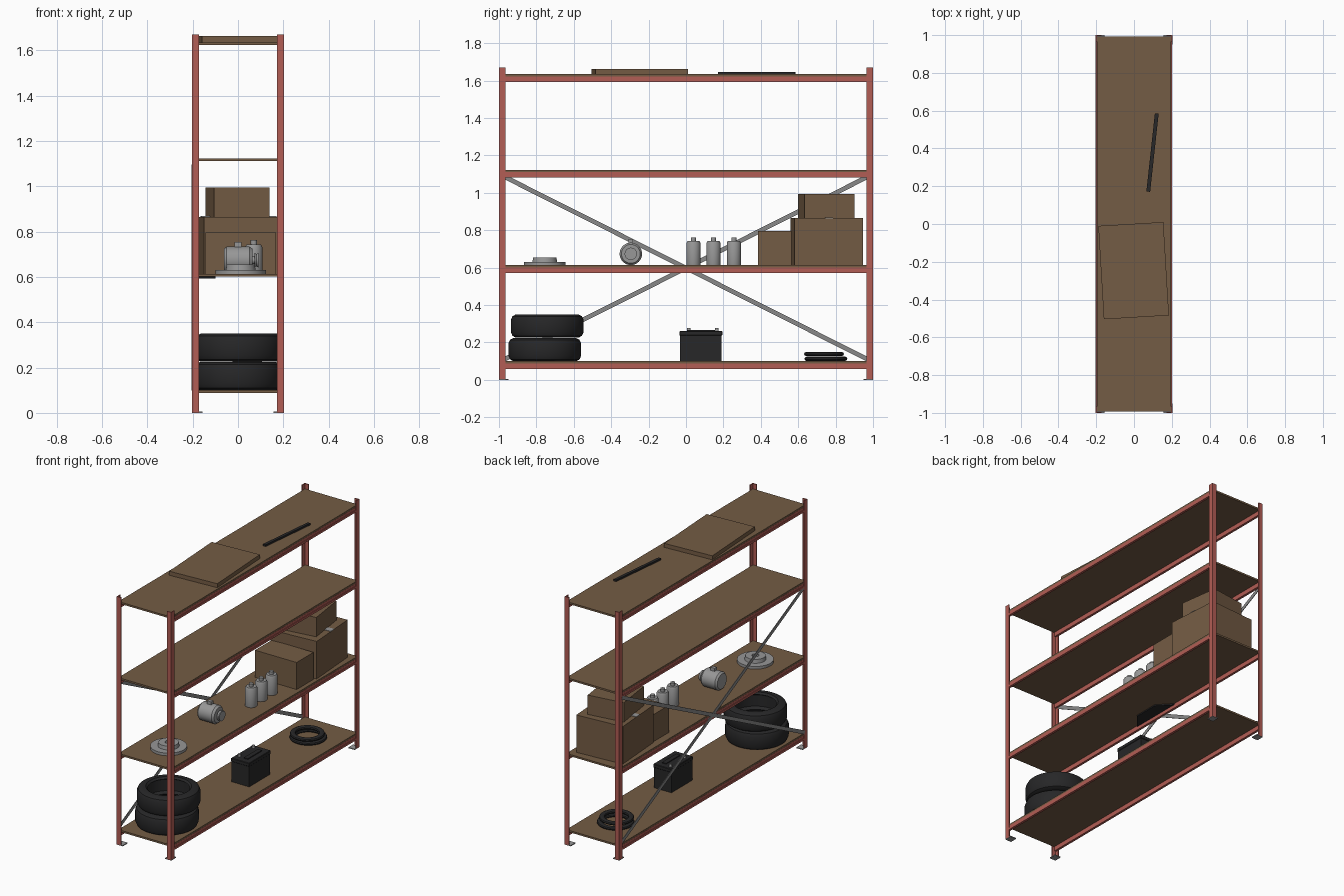
import bpy, bmesh, math
from mathutils import Vector, Matrix

cube = bpy.data.objects.get("Cube")
if cube:
    bpy.data.objects.remove(cube, do_unlink=True)


def material(name, rgb):
    m = bpy.data.materials.new(name)
    m.use_nodes = True
    m.diffuse_color = (*rgb, 1)
    bsdf = next(n for n in m.node_tree.nodes if n.type == 'BSDF_PRINCIPLED')
    bsdf.inputs["Base Color"].default_value = (*rgb, 1)
    bsdf.inputs["Roughness"].default_value = 0.7
    return m


RED = material("red painted steel", (0.45, 0.11, 0.09))
BROWN = material("brown board", (0.175, 0.107, 0.058))
BLACK = material("black rubber", (0.02, 0.02, 0.021))
GREY = material("grey metal", (0.31, 0.31, 0.31))
STEEL = material("dark steel", (0.25, 0.25, 0.25))


def finish(name, bm, mat, smooth=False):
    bmesh.ops.recalc_face_normals(bm, faces=bm.faces)
    me = bpy.data.meshes.new(name)
    bm.to_mesh(me)
    bm.free()
    me.materials.append(mat)
    ob = bpy.data.objects.new(name, me)
    bpy.context.collection.objects.link(ob)
    if smooth:
        bpy.ops.object.select_all(action='DESELECT')
        ob.select_set(True)
        bpy.context.view_layer.objects.active = ob
        bpy.ops.object.shade_smooth_by_angle(angle=math.radians(35))
    return ob


def box(name, centre, size, mat, turn=0, axis='Z', bevel=0):
    bm = bmesh.new()
    bmesh.ops.create_cube(bm, size=1)
    bmesh.ops.scale(bm, vec=size, verts=bm.verts)
    if bevel:
        bmesh.ops.bevel(bm, geom=bm.edges[:], offset=bevel, segments=1, affect='EDGES')
    bm.transform(Matrix.Translation(centre) @ Matrix.Rotation(math.radians(turn), 4, axis))
    return finish(name, bm, mat)


def prism(name, outline, z0, z1, mat):
    bm = bmesh.new()
    face = bm.faces.new([bm.verts.new((x, y, z0)) for x, y in outline])
    ext = bmesh.ops.extrude_face_region(bm, geom=[face])
    top = [g for g in ext["geom"] if isinstance(g, bmesh.types.BMVert)]
    bmesh.ops.translate(bm, vec=(0, 0, z1 - z0), verts=top)
    return finish(name, bm, mat)


def lathe(name, profile, centre, mat, closed=False, axis='Z', steps=32):
    """Spin an (r, z) profile; axis X lays it along +x."""
    bm = bmesh.new()
    verts = [bm.verts.new((r, 0, z)) for r, z in profile]
    pairs = list(zip(verts, verts[1:] + verts[:1])) if closed else list(zip(verts, verts[1:]))
    edges = [bm.edges.new(p) for p in pairs]
    bmesh.ops.spin(bm, geom=verts + edges, axis=(0, 0, 1), cent=(0, 0, 0),
                   angle=math.tau, steps=steps, use_duplicate=False)
    bmesh.ops.remove_doubles(bm, verts=bm.verts, dist=1e-5)
    rot = Matrix.Rotation(math.pi / 2, 4, 'Y') if axis == 'X' else Matrix()
    bm.transform(Matrix.Translation(centre) @ rot)
    return finish(name, bm, mat, True)


X, Y = 0.203, 1.0
DECKS = (0.10, 0.613, 1.123, 1.635)

# Angle-section posts with foot plates
for sx, side in ((-1, "right"), (1, "left")):
    for sy, end in ((-1, "front"), (1, "back")):
        a, b, t = 0.031, 0.034, 0.006
        shape = [(0, 0), (a, 0), (a, t), (t, t), (t, b), (0, b)]
        prism(f"{end}_{side}_post", [(sx * (X - u), sy * (Y - v)) for u, v in shape],
              0.002, 1.67, RED)
        box(f"{end}_{side}_foot", (sx * (X - 0.023), sy * (Y - 0.025), 0.003),
            (0.046, 0.05, 0.006), GREY)

# Shelf boards and the long stepped beams beneath them
for i, z in enumerate(DECKS):
    box(f"shelf_board_{i + 1}", (0, 0, z - 0.006), (0.392, 1.985, 0.012), BROWN)
    for sx, side in ((-1, "right"), (1, "left")):
        box(f"{side}_beam_{i + 1}", (sx * 0.191, 0, z - 0.027), (0.012, 1.975, 0.03), RED)
        box(f"{side}_beam_lip_{i + 1}", (sx * 0.197, 0, z - 0.035), (0.008, 1.94, 0.014), RED)

# Crossed flat braces on one long side
length, slope = math.hypot(1.94, 0.975), math.degrees(math.atan2(0.975, 1.94))
for s, x in ((-1, -0.199), (1, -0.203)):
    box("cross_brace", (x, 0, 0.598), (0.004, length, 0.024), STEEL, s * slope, 'X')

# Dark plate fixed under the second shelf
prism("under_shelf_plate", [(-0.184, -0.19), (-0.184, 0.17), (-0.1, 0.08), (-0.1, -0.09)],
      DECKS[1] - 0.02, DECKS[1] - 0.012, BLACK)

# Stacked tyres
tyre = [(0.128, 0.012), (0.14, 0), (0.168, 0), (0.186, 0.01), (0.194, 0.028), (0.194, 0.096),
        (0.186, 0.114), (0.168, 0.124), (0.14, 0.124), (0.128, 0.112), (0.15, 0.1), (0.15, 0.024)]
for y, z, x in ((-0.755, 0.1, 0), (-0.742, 0.226, 0.003)):
    lathe("tyre", tyre, (x, y, z), BLACK, True, steps=48)

# Battery with lid, cap strip and terminals
box("battery_case", (0.04, 0.08, 0.17), (0.13, 0.222, 0.14), BLACK)
box("battery_lid", (0.04, 0.08, 0.249), (0.136, 0.23, 0.024), BLACK, bevel=0.003)
box("battery_cap_strip", (0.055, 0.08, 0.264), (0.03, 0.15, 0.006), BLACK)
for y in (0.015, 0.165):
    lathe("battery_terminal", [(0, 0), (0.01, 0), (0.009, 0.018), (0, 0.018)],
          (0.0, y, 0.26), GREY, steps=16)

# Pair of rubber hoops
for r, y, z in ((0.115, 0.748, 0.1), (0.107, 0.738, 0.126)):
    ring = [(r - 0.018 + 0.018 * math.cos(k * math.tau / 10),
             z + 0.0125 + 0.0125 * math.sin(k * math.tau / 10)) for k in range(10)]
    lathe("rubber_hoop", ring, (0, y, 0), BLACK, True)

# Brake disc with raised hub
S = DECKS[1]
lathe("brake_disc", [(0.03, 0), (0.112, 0), (0.112, 0.018), (0.066, 0.018), (0.062, 0.042),
                     (0.022, 0.042), (0.022, 0.02), (0.0, 0.02), (0, 0), (0.03, 0)],
      (0.012, -0.755, S), GREY)

# Small generator lying on its side
gen = [(0, 0), (0.05, 0), (0.06, 0.012), (0.06, 0.112), (0.05, 0.126), (0.018, 0.126),
       (0.018, 0.134), (0.033, 0.134), (0.027, 0.143), (0.033, 0.152), (0, 0.152)]
lathe("generator", gen, (-0.062, -0.295, S + 0.061), GREY, axis='X')
box("generator_lug", (0.0, -0.295, S + 0.128), (0.03, 0.024, 0.025), GREY)

# Row of cans with caps
can = [(0, 0), (0.037, 0), (0.038, 0.004), (0.038, 0.118), (0.032, 0.13), (0.014, 0.13),
       (0.014, 0.149), (0, 0.149)]
for y in (0.04, 0.147, 0.256):
    lathe("can", can, (0.07, y, S), GREY, steps=24)

# Cardboard boxes
box("small_box", (0.012, 0.475, S + 0.091), (0.31, 0.18, 0.182), BROWN)
box("large_box", (0.002, 0.752, S + 0.126), (0.33, 0.366, 0.252), BROWN, 4)
box("upper_box", (-0.002, 0.75, S + 0.317), (0.247, 0.268, 0.13), BROWN, 8)
box("packing_tape", (0.002, 0.755, S + 0.253), (0.332, 0.04, 0.004), GREY, 4)

# Flat carton and dark bar on the top shelf
T = DECKS[3]
box("flat_carton", (-0.002, -0.247, T + 0.0135), (0.345, 0.495, 0.027), BROWN, 3.4)
box("dark_bar", (0.098, 0.378, T + 0.006), (0.02, 0.416, 0.012), BLACK, -6.2)
